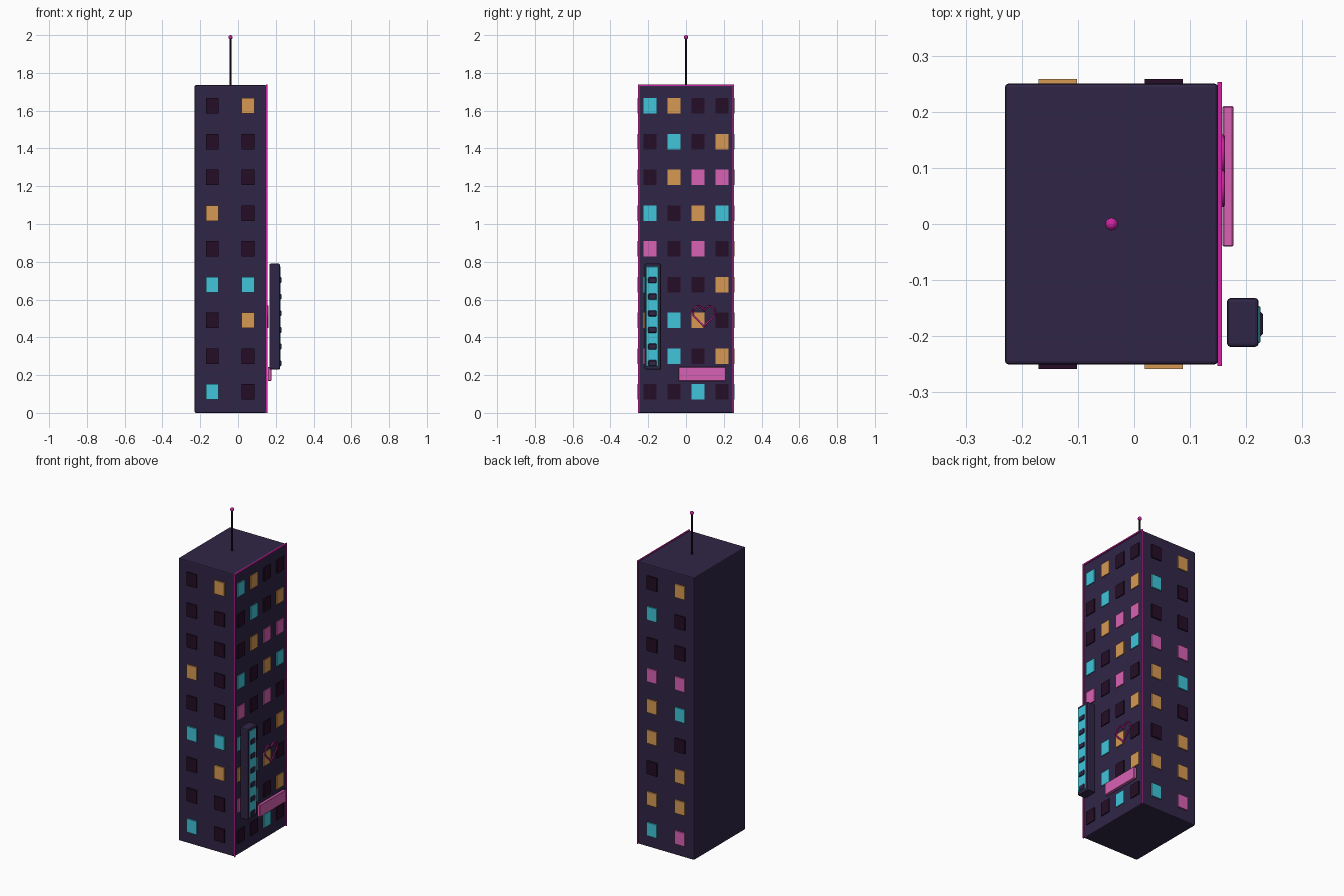
import bpy, math

if "Cube" in bpy.data.objects:
    bpy.data.objects.remove(bpy.data.objects["Cube"])

def mat(name, rgb):
    m = bpy.data.materials.new(name)
    m.diffuse_color = (*rgb, 1)
    m.use_nodes = True
    m.node_tree.nodes["Principled BSDF"].inputs["Base Color"].default_value = m.diffuse_color
    return m

WALL = mat("dark violet wall", (0.030, 0.019, 0.062))
UNLIT = mat("unlit window", (0.018, 0.004, 0.019))
CYAN = mat("cyan light", (0.051, 0.56, 0.70))
AMBER = mat("amber light", (0.68, 0.32, 0.085))
PINK = mat("pink light", (0.70, 0.12, 0.46))
NEON = mat("magenta neon", (0.62, 0.018, 0.36))
METAL = mat("dark mast metal", (0.010, 0.006, 0.016))
CODE = {"d": UNLIT, "c": CYAN, "o": AMBER, "p": PINK}

def box(name, lo, hi, m, bevel=0.0, segments=1):
    c = [(a + b) / 2 for a, b in zip(lo, hi)]
    bpy.ops.mesh.primitive_cube_add(size=1, location=c)
    o = bpy.context.object
    o.name = name
    o.scale = [b - a for a, b in zip(lo, hi)]
    bpy.ops.object.transform_apply(location=False, rotation=False, scale=True)
    o.data.materials.append(m)
    if bevel:
        b = o.modifiers.new("bevel", "BEVEL")
        b.width, b.segments = bevel, segments
    return o

# Tower block
box("tower_body", (-0.23, -0.25, 0), (0.15, 0.25, 1.735), WALL, 0.006, 2)

# Windows, rows listed from the top floor down
FRONT = "do dd dd od dd cc do dd cd".split()          # x left to right
BACK = "od dc dd pp co do od oo pc".split()           # x left to right
RIGHT = "codd dcdo dopp cdoc pdpd cddo ocod pcdo ddcd".split()  # y front to back
W, H, T = 0.034, 0.041, 0.008
for r in range(9):
    z = 1.626 - r * 0.1893
    for i, x in enumerate((-0.136, 0.053)):
        box("front_window", (x - W, -0.25 - T, z - H), (x + W, -0.249, z + H), CODE[FRONT[r][i]])
        box("back_window", (x - W, 0.249, z - H), (x + W, 0.25 + T, z + H), CODE[BACK[r][i]])
    for i in range(4):
        y = -0.1905 + i * 0.127
        box("right_window", (0.149, y - W, z - H), (0.156, y + W, z + H), CODE[RIGHT[r][i]])

# Neon trim framing the right face on three sides
for y in (-0.25, 0.25):
    box("neon_edge_trim", (0.149, y - 0.0035, 0.0), (0.157, y + 0.0035, 1.735), NEON)
box("neon_roof_trim", (0.149, -0.253, 1.73), (0.157, 0.253, 1.738), NEON)

# Vertical sign: casing, lit panel and dark pads
box("sign_casing", (0.166, -0.219, 0.23), (0.222, -0.132, 0.79), WALL, 0.006, 2)
box("sign_panel", (0.22, -0.212, 0.246), (0.2255, -0.146, 0.774), CYAN, 0.002)
for i in range(6):
    z = 0.263 + i * 0.088
    box("sign_pad", (0.221, -0.2, z - 0.016), (0.2295, -0.156, z + 0.016), WALL, 0.004)

# Pink shop sign over the entrance
box("shop_sign", (0.158, -0.04, 0.17), (0.177, 0.21, 0.242), PINK, 0.002)

# Neon heart tube
cu = bpy.data.curves.new("neon_heart", "CURVE")
cu.dimensions = "3D"
cu.bevel_depth = 0.0045
cu.bevel_resolution = 1
sp = cu.splines.new("POLY")
N = 24
sp.points.add(N - 1)
for i in range(N):
    t = 2 * math.pi * i / N
    u = 16 * math.sin(t) ** 3
    v = 13 * math.cos(t) - 5 * math.cos(2 * t) - 2 * math.cos(3 * t) - math.cos(4 * t)
    sp.points[i].co = (0.158, 0.095 + u * 0.0038, 0.519 + v * 0.0039, 1)
sp.use_cyclic_u = True
cu.materials.append(NEON)
heart = bpy.data.objects.new("neon_heart", cu)
bpy.context.collection.objects.link(heart)

# Roof antenna with beacon
bpy.ops.mesh.primitive_cylinder_add(vertices=8, radius=0.005, depth=0.26, location=(-0.04, 0, 1.86))
bpy.context.object.name = "antenna_mast"
bpy.context.object.data.materials.append(METAL)
bpy.ops.mesh.primitive_uv_sphere_add(segments=10, ring_count=6, radius=0.0115, location=(-0.04, 0, 1.9885))
bpy.context.object.name = "antenna_beacon"
bpy.context.object.data.materials.append(NEON)
